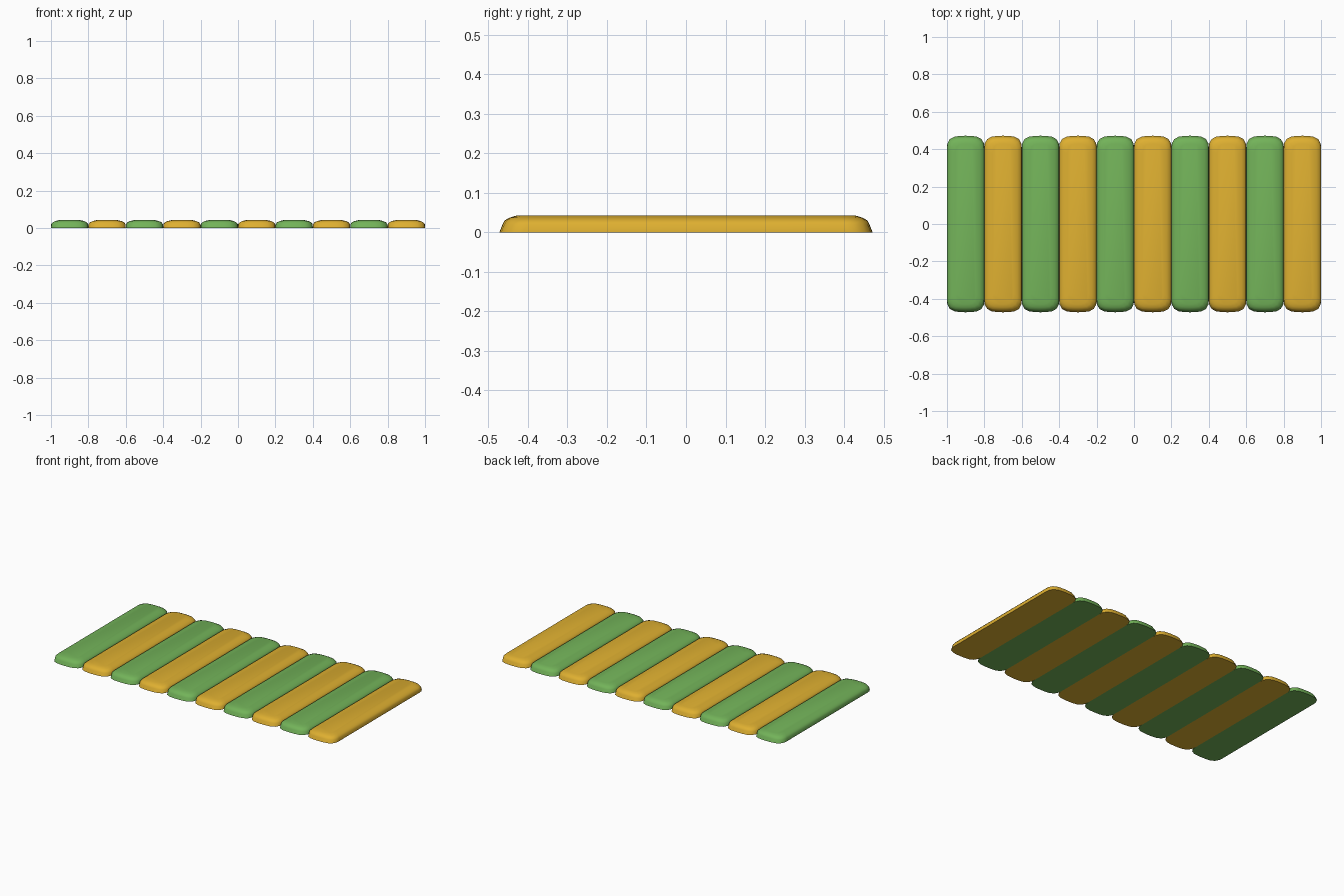
import bpy, bmesh, math

if "Cube" in bpy.data.objects:
    bpy.data.objects.remove(bpy.data.objects["Cube"])

def material(name, rgb):
    m = bpy.data.materials.new(name)
    m.diffuse_color = (*rgb, 1)
    m.use_nodes = True
    m.node_tree.nodes["Principled BSDF"].inputs["Base Color"].default_value = m.diffuse_color
    return m

GREEN = material("leaf green", (0.17, 0.45, 0.10))
YELLOW = material("golden yellow", (0.73, 0.43, 0.03))

# one quadrant of the slat outline, from the long side to the middle of the end
QUAD = [(0.1, 0.41), (0.098, 0.43), (0.085, 0.454), (0.06, 0.467), (0.03, 0.471)]
HALF = QUAD + [(0, 0.472)] + [(-x, y) for x, y in reversed(QUAD)]
OUTLINE = HALF + [(-x, -y) for x, y in HALF]

# height, inset in x, inset in y for each layer
LAYERS = [(0, 0, 0), (0.02, 0.001, 0.008), (0.03, 0.009, 0.013),
          (0.037, 0.024, 0.026), (0.042, 0.045, 0.042)]

def slat(name, cx, mat):
    bm = bmesh.new()
    rings = []
    for z, ix, iy in LAYERS:
        sx, sy = 1 - ix / 0.1, 1 - iy / 0.472
        rings.append([bm.verts.new((cx + x * sx, y * sy, z)) for x, y in OUTLINE])
    n = len(OUTLINE)
    for a, b in zip(rings, rings[1:]):
        for i in range(n):
            j = (i + 1) % n
            bm.faces.new((a[i], a[j], b[j], b[i]))
    bm.faces.new(rings[-1])
    bm.faces.new(rings[0][::-1])
    bmesh.ops.recalc_face_normals(bm, faces=bm.faces)
    me = bpy.data.meshes.new(name)
    bm.to_mesh(me)
    bm.free()
    me.materials.append(mat)
    ob = bpy.data.objects.new(name, me)
    bpy.context.collection.objects.link(ob)
    bpy.ops.object.select_all(action='DESELECT')
    ob.select_set(True)
    bpy.context.view_layer.objects.active = ob
    bpy.ops.object.shade_smooth_by_angle(angle=math.radians(50))

# ten padded slats in alternating colours
for k in range(10):
    slat(f"slat_{k + 1}", -0.9 + 0.2 * k, YELLOW if k % 2 else GREEN)
